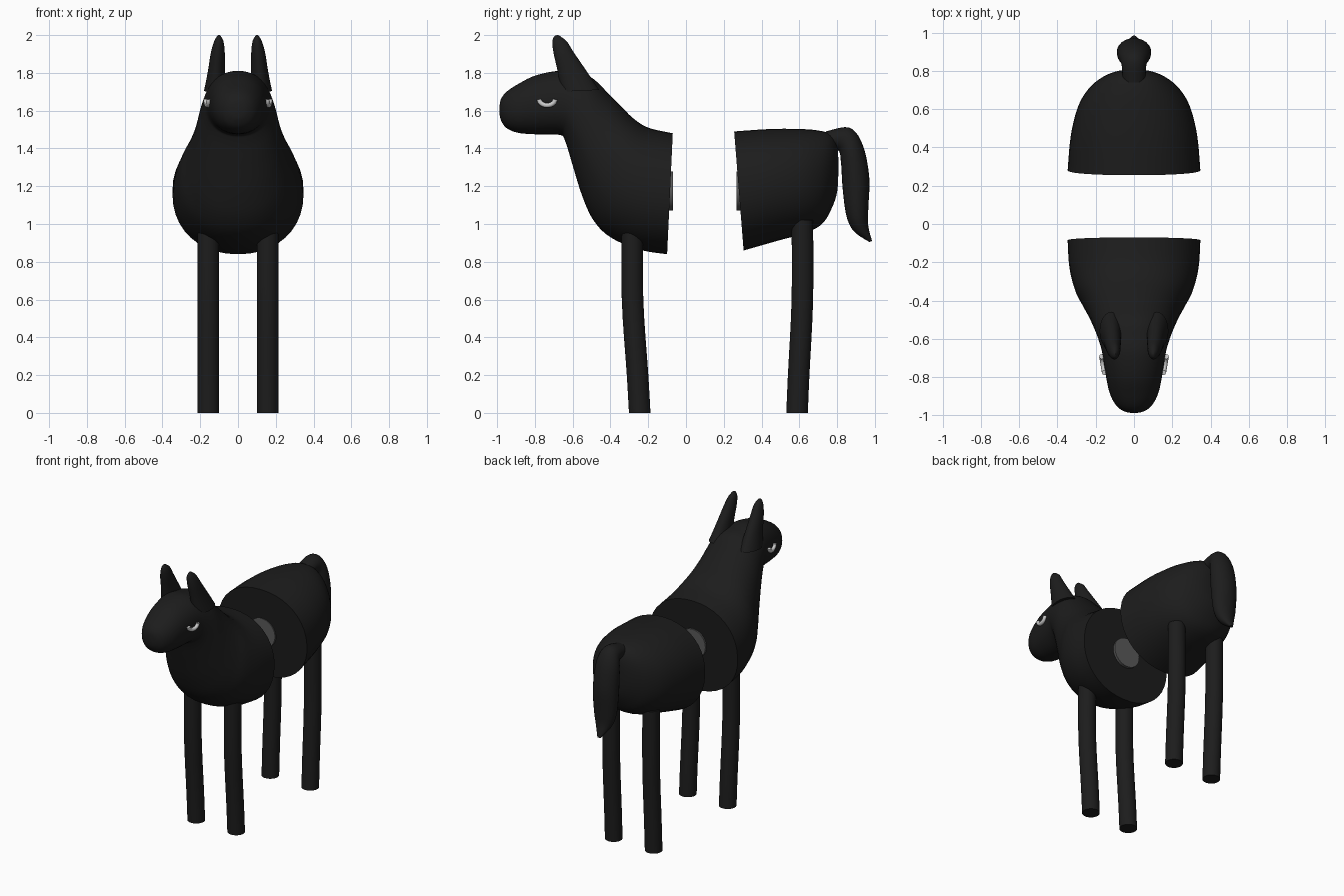
import bpy, bmesh, math
from mathutils import Vector

if "Cube" in bpy.data.objects:
    bpy.data.objects.remove(bpy.data.objects["Cube"])


def material(name, v):
    m = bpy.data.materials.new(name)
    m.diffuse_color = (v, v, v, 1)
    m.use_nodes = True
    m.node_tree.nodes["Principled BSDF"].inputs["Base Color"].default_value = m.diffuse_color
    return m


BLACK = material("black", 0.012)
STEEL = material("dark steel", 0.1)
WHITE = material("white", 0.8)


def finish(obj, mat, angle=40):
    obj.data.materials.append(mat)
    bpy.ops.object.select_all(action='DESELECT')
    obj.select_set(True)
    bpy.context.view_layer.objects.active = obj
    bpy.ops.object.shade_smooth_by_angle(angle=math.radians(angle))


def smooth_rings(rings, steps):
    """Catmull-Rom interpolation of the ring parameters."""
    pts = [rings[0]] + rings + [rings[-1]]
    out = []
    for a, b, c, d in zip(pts, pts[1:], pts[2:], pts[3:]):
        for s in range(steps):
            t = s / steps
            out.append([0.5 * (2 * q + (r - p) * t + (2 * p - 5 * q + 4 * r - u) * t * t
                               + (3 * q - p - 3 * r + u) * t ** 3)
                        for p, q, r, u in zip(a, b, c, d)])
    return out + [rings[-1]]


def loft(name, rings, side=1, sides=40, steps=5, power=2.0):
    """Ring = (y, z of one edge, y, z of the opposite edge, half width, x centre)."""
    bm = bmesh.new()
    loops = []
    for y1, z1, y2, z2, w, x in smooth_rings(rings, steps):
        a, b = Vector((x * side, y1, z1)), Vector((x * side, y2, z2))
        mid, half = (a + b) / 2, (a - b) / 2
        loop = []
        for i in range(sides):
            t = 2 * math.pi * i / sides
            c, s = math.cos(t), math.sin(t)
            c = math.copysign(abs(c) ** (2 / power), c)
            s = math.copysign(abs(s) ** (2 / power), s)
            loop.append(bm.verts.new(mid + half * c + Vector((w * s, 0, 0))))
        loops.append(loop)
    for p, q in zip(loops, loops[1:]):
        for i in range(sides):
            j = (i + 1) % sides
            bm.faces.new((p[i], p[j], q[j], q[i]))
    bm.faces.new(loops[0])
    bm.faces.new(loops[-1])
    bmesh.ops.recalc_face_normals(bm, faces=bm.faces)
    mesh = bpy.data.meshes.new(name)
    bm.to_mesh(mesh)
    bm.free()
    obj = bpy.data.objects.new(name, mesh)
    bpy.context.collection.objects.link(obj)
    finish(obj, BLACK)
    return obj


# Front half: flat cut, chest, neck and head
loft("front_body", [
    (-0.07, 1.48, -0.10, 0.84, 0.347, 0),
    (-0.20, 1.51, -0.25, 0.865, 0.338, 0),
    (-0.28, 1.56, -0.40, 0.93, 0.31, 0),
    (-0.34, 1.62, -0.49, 1.02, 0.27, 0),
    (-0.41, 1.69, -0.55, 1.15, 0.235, 0),
    (-0.50, 1.775, -0.60, 1.31, 0.205, 0),
    (-0.59, 1.80, -0.64, 1.44, 0.182, 0),
    (-0.68, 1.81, -0.67, 1.472, 0.166, 0),
    (-0.80, 1.785, -0.80, 1.475, 0.146, 0),
    (-0.89, 1.74, -0.89, 1.483, 0.125, 0),
    (-0.95, 1.70, -0.95, 1.508, 0.092, 0),
    (-0.98, 1.66, -0.98, 1.55, 0.05, 0),
    (-0.988, 1.615, -0.988, 1.59, 0.01, 0)], power=2.15)

# Rear half: flat cut and rounded rump
loft("rear_body", [
    (0.255, 1.49, 0.305, 0.86, 0.347, 0),
    (0.45, 1.503, 0.48, 0.91, 0.33, 0),
    (0.60, 1.503, 0.63, 0.952, 0.292, 0),
    (0.70, 1.495, 0.72, 1.00, 0.235, 0),
    (0.765, 1.475, 0.77, 1.08, 0.165, 0),
    (0.80, 1.42, 0.80, 1.17, 0.085, 0),
    (0.807, 1.32, 0.807, 1.28, 0.01, 0)], power=2.15)

# Tail
loft("tail", [
    (0.74, 1.49, 0.74, 1.39, 0.06, 0),
    (0.865, 1.51, 0.805, 1.39, 0.065, 0),
    (0.935, 1.42, 0.82, 1.33, 0.085, 0),
    (0.97, 1.25, 0.83, 1.18, 0.09, 0),
    (0.965, 1.08, 0.85, 1.04, 0.08, 0),
    (0.965, 0.99, 0.89, 0.96, 0.055, 0),
    (0.985, 0.91, 0.97, 0.905, 0.012, 0)], sides=24)

for side, label in ((1, "left"), (-1, "right")):
    # Ears
    loft("ear_" + label, [
        (-0.66, 1.70, -0.46, 1.71, 0.06, 0.12),
        (-0.68, 1.81, -0.52, 1.80, 0.046, 0.114),
        (-0.70, 1.90, -0.595, 1.91, 0.037, 0.107),
        (-0.708, 1.96, -0.63, 1.965, 0.026, 0.102),
        (-0.70, 1.99, -0.66, 1.99, 0.013, 0.101),
        (-0.685, 2.0, -0.675, 2.0, 0.004, 0.10)], side, sides=24)

    # Legs, slightly bent at the knee
    for name, top, y_top, y_foot in (("front_leg_", 1.0, -0.283, -0.245),
                                     ("rear_leg_", 1.02, 0.616, 0.588)):
        r = 0.057
        loft(name + label, [(y - r, z, y + r, z, r, 0.157) for y, z in
                            ((y_foot, 0), (y_top * 0.3 + y_foot * 0.7, 0.2),
                             (y_top, 0.6), (y_top, top))], side, sides=28, steps=4)

    # Sleepy crescent eyes
    curve = bpy.data.curves.new("eye_" + label, 'CURVE')
    curve.dimensions = '3D'
    curve.bevel_depth = 0.013
    curve.bevel_resolution = 3
    curve.use_fill_caps = True
    spline = curve.splines.new('POLY')
    spline.points.add(14)
    for i, p in enumerate(spline.points):
        t = math.pi + math.pi * i / 14
        y = -0.735 + 0.042 * math.cos(t)
        p.co = (side * (0.162 + 0.17 * (y + 0.735)), y, 1.66 + 0.032 * math.sin(t), 1)
    eye = bpy.data.objects.new("eye_" + label, curve)
    bpy.context.collection.objects.link(eye)
    curve.materials.append(WHITE)

# Coupling discs set into both cut faces
for name, y in (("front_disc", -0.085), ("rear_disc", 0.283)):
    bpy.ops.mesh.primitive_cylinder_add(vertices=40, radius=0.103, depth=0.03,
                                        location=(0, y, 1.175),
                                        rotation=(math.pi / 2, 0, 0))
    disc = bpy.context.object
    disc.name = name
    finish(disc, STEEL)
